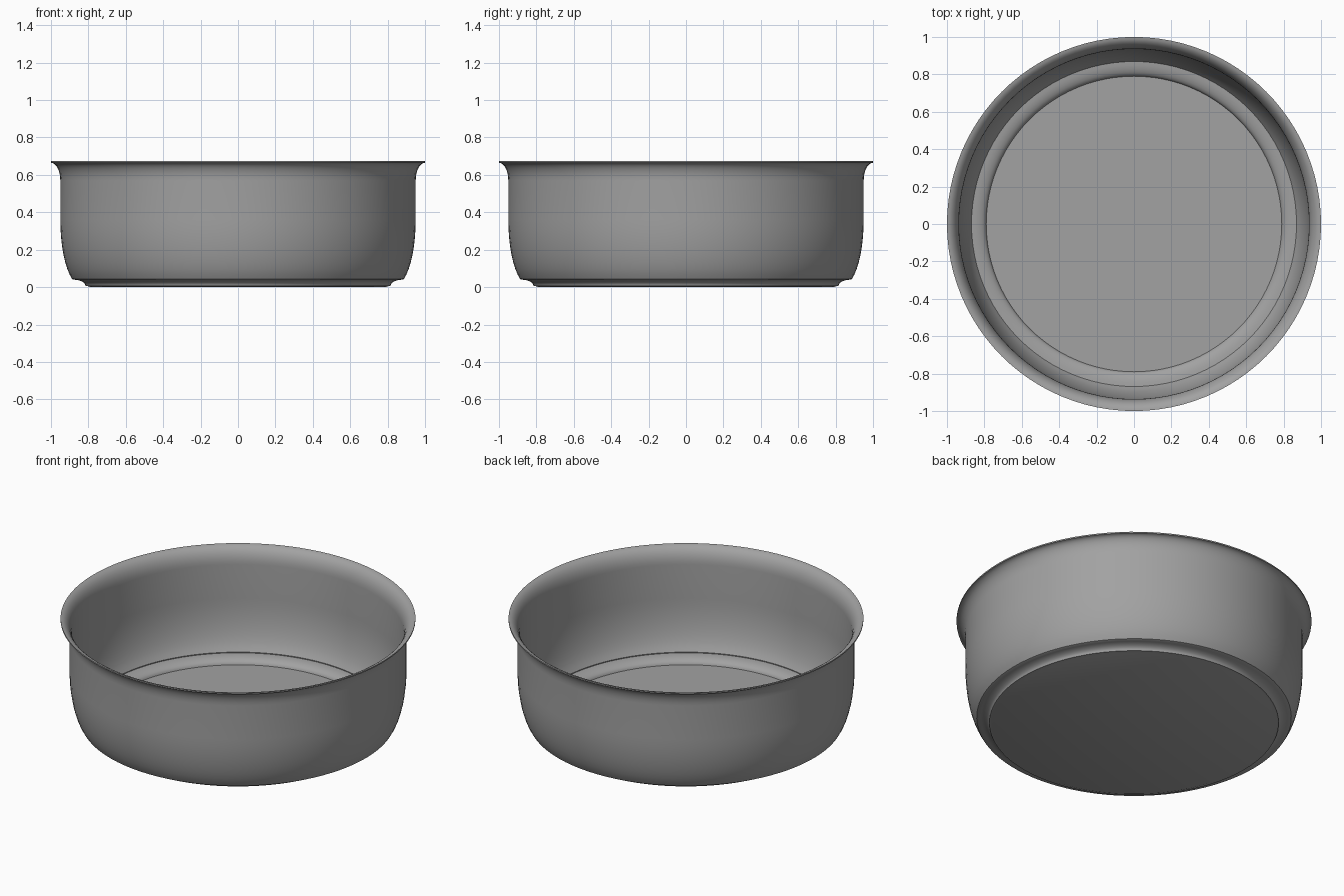
import bpy, bmesh, math
from mathutils import Vector

cube = bpy.data.objects.get("Cube")
if cube:
    bpy.data.objects.remove(cube, do_unlink=True)

# Brushed grey metal
metal = bpy.data.materials.new("grey metal")
metal.use_nodes = True
GREY = (0.36, 0.36, 0.36, 1)
metal.diffuse_color = GREY
metal.node_tree.nodes["Principled BSDF"].inputs["Base Color"].default_value = GREY


def lathe(name, profile, steps=96):
    """Spin a (radius, height) profile around z into a closed smooth shell."""
    bm = bmesh.new()
    verts = [bm.verts.new((r, 0, z)) for r, z in profile]
    edges = [bm.edges.new(pair) for pair in zip(verts, verts[1:])]
    bmesh.ops.spin(bm, geom=verts + edges, cent=(0, 0, 0), axis=(0, 0, 1),
                   angle=math.tau, steps=steps, use_duplicate=False)
    bmesh.ops.remove_doubles(bm, verts=bm.verts, dist=0.0005)
    bmesh.ops.recalc_face_normals(bm, faces=bm.faces)
    mesh = bpy.data.meshes.new(name)
    bm.to_mesh(mesh)
    bm.free()
    obj = bpy.data.objects.new(name, mesh)
    bpy.context.collection.objects.link(obj)
    mesh.materials.append(metal)
    bpy.ops.object.select_all(action="DESELECT")
    obj.select_set(True)
    bpy.context.view_layer.objects.active = obj
    bpy.ops.object.shade_smooth_by_angle(angle=math.radians(30))
    return obj


def arc(cx, cz, rx, rz, start, end, count=6):
    """Points on an elliptical arc, angles in degrees."""
    angles = [math.radians(start + (end - start) * i / count) for i in range(count + 1)]
    return [(cx + rx * math.cos(a), cz + rz * math.sin(a)) for a in angles]


# Outside: flat base, concave foot step, rounded wall, flared rim
outer = [(0, 0), (0.79, 0), (0.805, 0.006)]
outer += arc(0.88, 0.006, 0.065, 0.034, 180, 90)
outer += arc(0.84, 0.36, 0.11, 0.35, -65, 0, 8)
outer += arc(1.0, 0.57, 0.05, 0.095, 180, 90, 8)

# Inside: the same shape set in by the metal thickness
inner = arc(1.0, 0.57, 0.064, 0.103, 90, 180, 8)
inner += arc(0.82, 0.36, 0.116, 0.335, 0, -65, 8)
inner += arc(0.87, 0.014, 0.08, 0.037, 90, 180)
inner += [(0, 0.014)]

lathe("pan_body", outer + inner)
